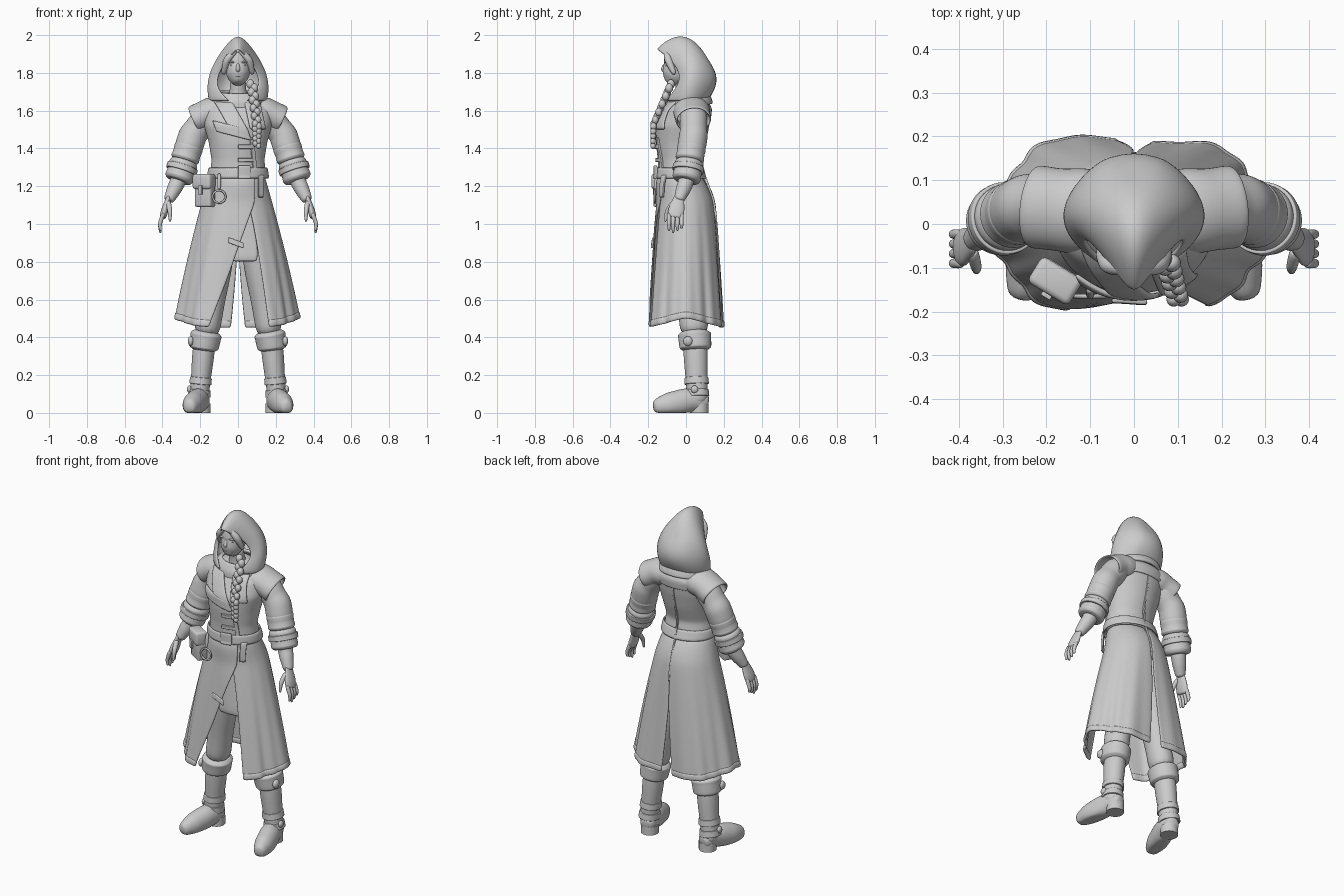
import bpy, bmesh, math
from mathutils import Vector, Matrix

cube = bpy.data.objects.get("Cube")
if cube:
    bpy.data.objects.remove(cube, do_unlink=True)

grey = (.6, .6, .6, 1)
clay = bpy.data.materials.new("plain grey")
clay.use_nodes = True
clay.diffuse_color = grey
clay.node_tree.nodes["Principled BSDF"].inputs["Base Color"].default_value = grey

ACROSS, DEPTH = Vector((1, 0, 0)), Vector((0, 1, 0))


def finish(name, bm, mirror=False, thick=0, subdiv=1):
    bmesh.ops.recalc_face_normals(bm, faces=bm.faces)
    mesh = bpy.data.meshes.new(name)
    bm.to_mesh(mesh)
    bm.free()
    mesh.materials.append(clay)
    obj = bpy.data.objects.new(name, mesh)
    bpy.context.collection.objects.link(obj)
    bpy.ops.object.select_all(action='DESELECT')
    obj.select_set(True)
    bpy.context.view_layer.objects.active = obj
    bpy.ops.object.shade_smooth_by_angle(angle=math.radians(50))
    if mirror:
        obj.modifiers.new("mirror", 'MIRROR')
    if thick:
        solid = obj.modifiers.new("thickness", 'SOLIDIFY')
        solid.thickness, solid.offset = thick, 0
    if subdiv:
        smooth = obj.modifiers.new("smooth", 'SUBSURF')
        smooth.levels = smooth.render_levels = subdiv


def surface(name, place, columns, rows, cap=False, **options):
    """Grid of quads; place(u, v) gives each point for u and v in 0..1."""
    bm = bmesh.new()
    grid = [[bm.verts.new(place(i / columns, j / rows)) for i in range(columns + 1)]
            for j in range(rows + 1)]
    for lower, upper in zip(grid, grid[1:]):
        for i in range(columns):
            bm.faces.new((lower[i], lower[i + 1], upper[i + 1], upper[i]))
    bmesh.ops.remove_doubles(bm, verts=bm.verts, dist=.0002)
    if cap:
        bmesh.ops.holes_fill(bm, edges=[e for e in bm.edges if e.is_boundary])
    finish(name, bm, **options)


def sample(values, t):
    """Value at fraction t along an evenly spaced list."""
    f = t * (len(values) - 1)
    k = max(0, min(int(f), len(values) - 2))
    return values[k] + (values[k + 1] - values[k]) * (f - k)


def tube(name, path, radii, span=(0, 1), flat=1, hint=ACROSS, floor=0, cap=True, subdiv=2, **options):
    """Sweep an ellipse along a span of the path, with radii spread evenly over it."""
    path = [Vector(p) for p in path]
    steps = 2 * max(len(path), len(radii)) - 2

    def place(u, v):
        t = sample(span, v)
        along = (sample(path, t + .05) - sample(path, t - .05)).normalized()
        wide = (hint - along * along.dot(hint)).normalized()
        deep = along.cross(wide) * flat
        angle = u * math.tau
        spot = sample(path, t) + (wide * math.cos(angle) + deep * math.sin(angle)) * sample(radii, v)
        spot.z = max(spot.z, floor)
        return spot
    surface(name, place, 14, steps, cap=cap, subdiv=subdiv, **options)


def ball(name, spot, size, mirror=False):
    bm = bmesh.new()
    bmesh.ops.create_uvsphere(bm, u_segments=16, v_segments=10, radius=1,
                              matrix=Matrix.Translation(spot) @ Matrix.Diagonal((*size, 1)))
    finish(name, bm, mirror, subdiv=0)


def box(name, spot, size):
    """Rounded box turned to follow the right hip."""
    bm = bmesh.new()
    bmesh.ops.create_cube(bm, size=1, matrix=Matrix.Translation(spot)
                          @ Matrix.Rotation(-.55, 4, 'Z') @ Matrix.Diagonal((*size, 1)))
    bmesh.ops.bevel(bm, geom=bm.edges[:], offset=min(size) / 5, segments=3, affect='EDGES', profile=.5)
    finish(name, bm, subdiv=0)


# Coat outline: a flaring skirt below the waist, a shaped torso above it
WAIST, NECK = 1.25, 1.7


def body(z):
    """Centre y, half width and half depth of the coat."""
    if z < WAIST:
        d = WAIST - z
        return min(0, d / 4 - .03), .15 + .28 * d - .07 * d * d, .118 + .092 * d ** .5
    t = (z - WAIST) / (NECK - WAIST)
    return (sample([-.03, -.04, -.03, -.02, .01, .02], t),
            sample([.15, .14, .155, .18, .19, .06], t),
            sample([.118, .11, .13, .14, .12, .06], t))


def squareness(z):
    return 1 - max(0, 1.2 - z) / 4


def power(value, exponent):
    return math.copysign(abs(value) ** exponent, value)


def shell(angle, z, lift=0):
    """Point on the coat at an angle measured from the front."""
    centre, wide, deep = body(z)
    flare, p = max(0, 1.2 - z), squareness(z)
    fold = 1 + flare * (.02 * math.sin(17 * angle) - .06 * math.cos(6 * angle))
    return Vector((power(math.sin(angle), p) * (wide * fold + lift),
                   centre - power(math.cos(angle), p) * (deep * fold + lift), z))


def angle_at(x, z):
    reach = min(1, abs(x) / body(z)[1])
    return math.copysign(math.asin(reach ** (1 / squareness(z))), x)


def patch(name, x, z, width, height, lean=0, lift=.01, back=False, drop=0):
    """Cloth plate on the coat from a top left corner; lean slides its foot, drop slopes it."""
    def place(u, v):
        px, pz = x + width * u + lean * v, z - height * v - drop * u
        angle = angle_at(px, pz)
        return shell(math.pi - angle if back else angle, pz, lift)
    surface(name, place, 8, 6, thick=.012)


# Coat body, belt and collar
surface("coat_body", lambda u, v: shell(u * math.tau, sample((WAIST, NECK), v)), 40, 20, cap=True)
surface("belt", lambda u, v: shell(u * math.tau, sample((1.24, 1.3), v), .008), 40, 2, thick=.012)
tube("collar", [(0, .02, 1.62), (0, .01, NECK)], [.15, .14, .1], flat=.8, cap=False, thick=.02)


# Skirt panels with the crossing front edge and the back vent
def skirt_panel(side, start, lift):
    def place(u, v):
        v = sample((start, 1), v)
        z = sample((WAIST, .46), v)
        t = max(0, min(1, (1.12 - z) / .66))
        edge = .09 - .24 * t if side < 0 else .05 + .11 * t ** .7
        vent = max(0, .9 - z) / 6
        angle = sample((angle_at(edge, z), side * (math.pi - vent)), u)
        hem = .5 - abs(math.cos(angle)) / 20
        return shell(angle, sample((WAIST, hem), v), lift)
    return place


for side, word in ((-1, "right"), (1, "left")):
    lift = min(0, -side * .012)
    surface(word + "_skirt", skirt_panel(side, 0, lift), 48, 18, thick=.01)
    surface(word + "_hem", skirt_panel(side, .95, lift), 48, 2, thick=.016)
patch("tunic_front", -.04, 1.2, .16, .4, lift=-.04)

# Lapels, flaps, straps and seams
patch("right_storm_flap", -.13, 1.55, .18, .06, lean=.02, drop=.05)
patch("right_lapel", -.12, 1.65, .09, .17, lean=.09)
patch("left_lapel", .03, 1.65, .08, .15, lean=.03)
patch("front_edge", .06, 1.46, .02, .2, lean=.02, lift=.004)
for z in (1.42, 1.35):
    patch("chest_strap", 0, z, .08, .022, lift=.006)
patch("skirt_strap", -.05, .93, .08, .03, lift=.008, drop=.03)
patch("belt_buckle", 0, 1.31, .06, .07, lift=.018)
patch("belt_tail", .1, 1.26, .025, .12, lift=.012)
patch("back_yoke", -.15, 1.64, .3, .08, lift=.003, back=True)
patch("back_seam", -.005, 1.6, .01, .6, lift=0, back=True)

# Pouch with flap, and a hanging ring
box("pouch", (-.175, -.125, 1.17), (.1, .06, .16))
box("pouch_flap", (-.18, -.13, 1.225), (.11, .07, .08))
box("pouch_clasp", (-.2, -.163, 1.18), (.025, .012, .05))


def ring(u, v):
    around, section = u * math.tau, v * math.tau
    r = .034 + .006 * math.cos(section)
    return Vector((r * math.sin(around) - .1, .006 * math.sin(section) - .165, 1.145 + r * math.cos(around)))


surface("hanging_ring", ring, 20, 8)
tube("ring_strap", [(-.1, -.15, 1.27), (-.1, -.165, 1.18)], [.01, .01])

# Arms: every sleeve part sits on one path from shoulder to wrist
ARM = [(.14, .04, 1.6), (.24, .04, 1.47), (.32, 0, 1.22), (.37, -.04, 1.12)]
CUFF = [.068, .079, .078, .076, .077, .079, .066]
tube("shoulder_caps", [(.05, .03, 1.61), (.15, .03, 1.59), (.23, .04, 1.55)], [.08, .095, .09, .092],
     flat=.8, hint=DEPTH, cap=False, thick=.014, mirror=True)
tube("sleeves", ARM, [.06, .075, .075, .073, .078, .078, .06], span=(0, .5), mirror=True)
tube("upper_cuffs", ARM, CUFF, span=(.4, .52), mirror=True)
tube("lower_cuffs", ARM, CUFF, span=(.51, .66), mirror=True)
tube("cuff_straps", ARM, [.08, .08], span=(.55, .59), cap=False, thick=.012, mirror=True)
tube("forearms", ARM, [.045, .04, .027], span=(.6, 1), mirror=True)

# Hands
tube("palms", [(.365, -.035, 1.15), (.4, -.06, 1.03)], [.026, .036, .045, .04],
     flat=.45, hint=DEPTH, mirror=True)
for k in range(4):
    y = k / 45 - .09
    tube("fingers", [(.393, y, 1.06), (.415, y, 1), (.41, y, .95 + abs(k - 1) / 80)],
         [.012, .011, .006], mirror=True)
tube("thumbs", [(.37, -.06, 1.12), (.36, -.1, 1.07), (.36, -.11, 1.01)], [.015, .013, .006], mirror=True)

# Legs: trousers and boots share one path from hip to ankle
LEG = [(.08, 0, 1.15), (.11, .02, .75), (.18, .05, .35), (.21, .06, .04)]
tube("trousers", LEG, [.09, .088, .08, .07, .072], span=(0, .62), flat=1.1, mirror=True)
tube("boot_tops", LEG, [.06, .086, .084, .083, .082, .08, .055], span=(.595, .69), flat=1.07, mirror=True)
tube("boot_shafts", LEG, [.06, .06, .053, .052], span=(.6, 1), flat=1.1, mirror=True)
tube("boot_feet", [(.19, .12, .05), (.205, .03, .07), (.235, -.07, .045), (.26, -.175, .03)],
     [.035, .055, .06, .057, .03], flat=1.18, mirror=True)
tube("boot_heels", [(.195, .07, .05), (.195, .07, 0)], [.05, .05], subdiv=0, mirror=True)
for t in (.84, .91):
    tube("ankle_straps", LEG, [.054, .057], span=(t, t + .04), flat=1.1, cap=False, thick=.01, mirror=True)
ball("ankle_buckles", (.258, .045, .125), (.012, .02, .02), True)
ball("boot_top_buckles", (.25, .01, .38), (.016, .025, .026), True)

# Head, face and hair
tube("head", [(0, -.085, 1.74), (0, -.04, 1.83), (0, -.03, 1.94)], [.025, .058, .069, .072, .068, .03], flat=1.15)
tube("neck", [(0, -.02, 1.77), (0, 0, 1.64)], [.042, .045, .06])
tube("nose", [(0, -.11, 1.85), (0, -.123, 1.82), (0, -.115, 1.81)], [.007, .012, .011])
ball("lips", (0, -.11, 1.782), (.02, .01, .006))
ball("eyes", (.028, -.1, 1.84), (.014, .01, .006), True)
ball("brows", (.03, -.105, 1.857), (.022, .01, .006), True)
tube("fringe", [(.01, -.105, 1.92), (.06, -.095, 1.87), (.078, -.06, 1.79)], [.014, .022, .012], mirror=True)
ball("hair", (0, -.02, 1.89), (.083, .085, .055))

# Braid over the left side of the chest
BRAID = [Vector(p) for p in ((.075, -.08, 1.74), (.1, -.172, 1.53), (.1, -.175, 1.4))]
for i in range(20):
    spot = sample(BRAID, i / 20)
    spot += ACROSS * (.009 if i % 2 else -.009)
    size = .021 - i / 2500
    ball("braid_strand", spot, (size, size, size * 1.2))


# Hood: arches that swell from the face opening and close round at the back
def hood(u, v):
    front = 1 - v
    peak = 2 - .28 * (v - .5) ** 2 - .06 * v ** 4
    width = .17 * max(0, math.sin(math.pi * (1 + 3 * v) / 4)) ** sample((.6, .42), v)
    tuck = 1 - .7 * u ** 4 * front ** 3
    bulge = .1 * front + .05 * v * v
    return Vector((width * tuck * math.sin(1.7 * u) ** sample((.9, .65), v),
                   .27 * v - .16 + bulge * math.sin(math.pi * u) + .05 * front * u,
                   sample((peak, 1.65), u)))


surface("hood", hood, 12, 20, thick=.012, mirror=True)
